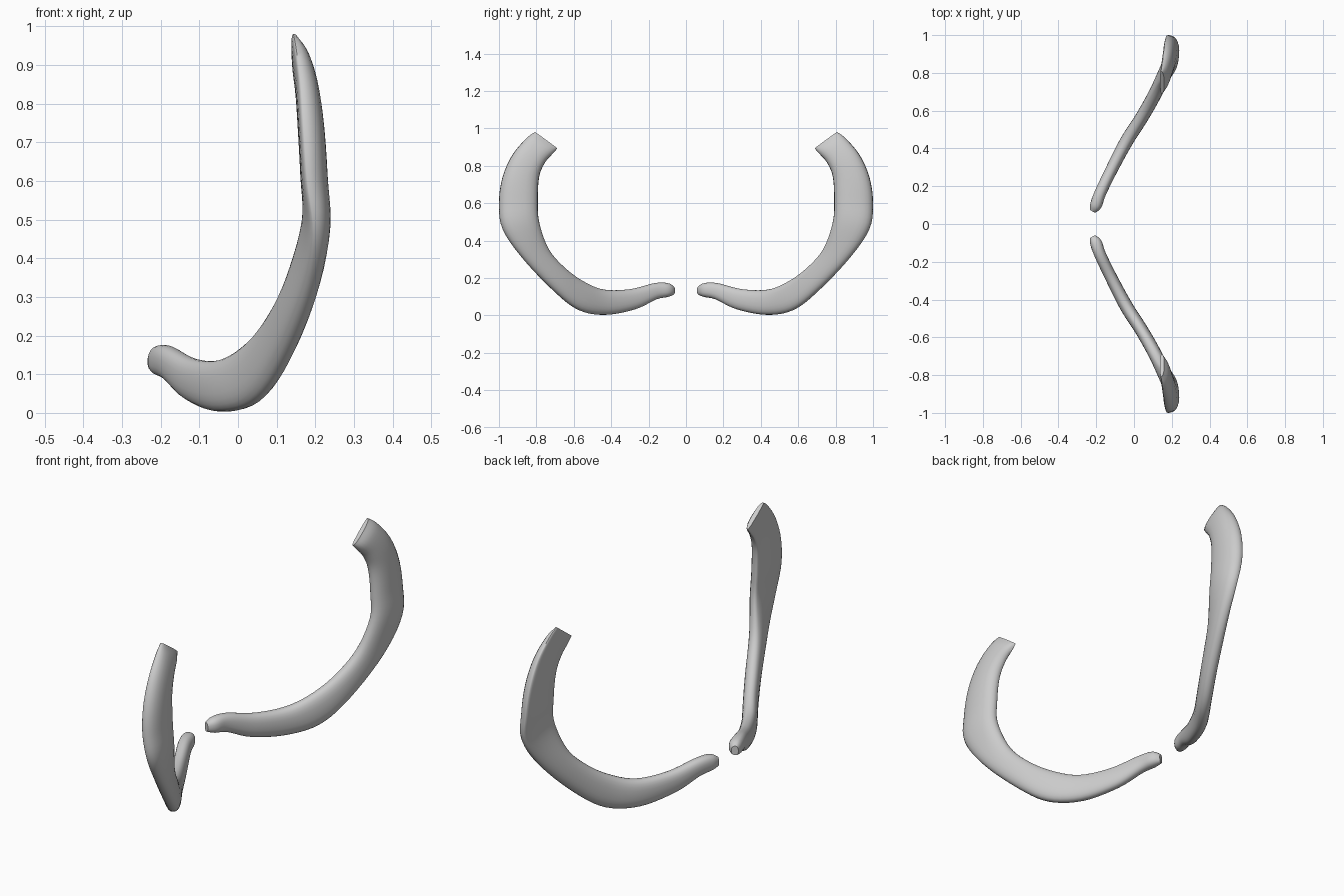
import bpy, bmesh, math
from mathutils import Vector

if "Cube" in bpy.data.objects:
    bpy.data.objects.remove(bpy.data.objects["Cube"])

# Stations along the bone: inner edge (x, y, z), outer edge (x, y, z),
# thickness towards +x, thickness towards -x
STATIONS = [
    (-.222, .068, .155, -.222, .068, .110, .018, .014),
    (-.205, .10, .173, -.205, .10, .098, .034, .028),
    (-.18, .17, .172, -.178, .16, .085, .032, .030),
    (-.115, .30, .140, -.125, .27, .033, .032, .032),
    (-.04, .44, .138, -.045, .43, .003, .036, .034),
    (.03, .55, .182, .045, .57, .027, .036, .034),
    (.09, .65, .255, .115, .70, .125, .037, .034),
    (.14, .735, .355, .18, .87, .300, .040, .030),
    (.175, .785, .500, .198, .98, .460, .050, .018),
    (.172, .792, .620, .180, 1.0, .600, .056, .014),
    (.164, .785, .740, .170, .982, .735, .056, .012),
    (.156, .755, .815, .162, .93, .855, .050, .010),
    (.148, .712, .865, .150, .855, .945, .038, .008),
    (.145, .688, .892, .143, .808, .980, .016, .006),
]
STEPS, SIDES = 5, 24


def spline(p0, p1, p2, p3, t):
    return [.5 * (2 * b + (c - a) * t + (2 * a - 5 * b + 4 * c - d) * t ** 2
                  + (3 * b - a - 3 * c + d) * t ** 3)
            for a, b, c, d in zip(p0, p1, p2, p3)]


def dense_stations():
    s = [STATIONS[0]] + STATIONS + [STATIONS[-1]]
    rows = [spline(*s[i:i + 4], k / STEPS)
            for i in range(len(STATIONS) - 1) for k in range(STEPS)]
    return rows + [list(STATIONS[-1])]


def spow(v, e):
    return math.copysign(abs(v) ** e, v)


def rib(name, side):
    rows = dense_stations()
    mids = [(Vector(r[:3]) + Vector(r[3:6])) / 2 for r in rows]
    bm = bmesh.new()
    rings = []
    for i, r in enumerate(rows):
        half = (Vector(r[3:6]) - Vector(r[:3])) / 2
        tangent = mids[min(i + 1, len(rows) - 1)] - mids[max(i - 1, 0)]
        n = tangent.cross(half).normalized()
        if n.x < 0:
            n = -n
        ring = []
        for k in range(SIDES):
            a = 2 * math.pi * k / SIDES
            c, s = spow(math.cos(a), .85), spow(math.sin(a), .85)
            p = mids[i] + half * c + n * s * (r[6] if s > 0 else r[7])
            ring.append(bm.verts.new((p.x, p.y * side, p.z)))
        rings.append(ring)
    # Skin between sections, closed at both ends
    for a, b in zip(rings, rings[1:]):
        for k in range(SIDES):
            j = (k + 1) % SIDES
            bm.faces.new((a[k], a[j], b[j], b[k]))
    bm.faces.new(rings[0])
    bm.faces.new(rings[-1])
    bmesh.ops.recalc_face_normals(bm, faces=bm.faces)
    mesh = bpy.data.meshes.new(name)
    bm.to_mesh(mesh)
    bm.free()
    ob = bpy.data.objects.new(name, mesh)
    bpy.context.collection.objects.link(ob)
    bpy.ops.object.select_all(action='DESELECT')
    ob.select_set(True)
    bpy.context.view_layer.objects.active = ob
    bpy.ops.object.shade_smooth_by_angle(angle=math.radians(50))


# Mirrored pair of curved bones
rib("curved_rib_back", 1)
rib("curved_rib_front", -1)
